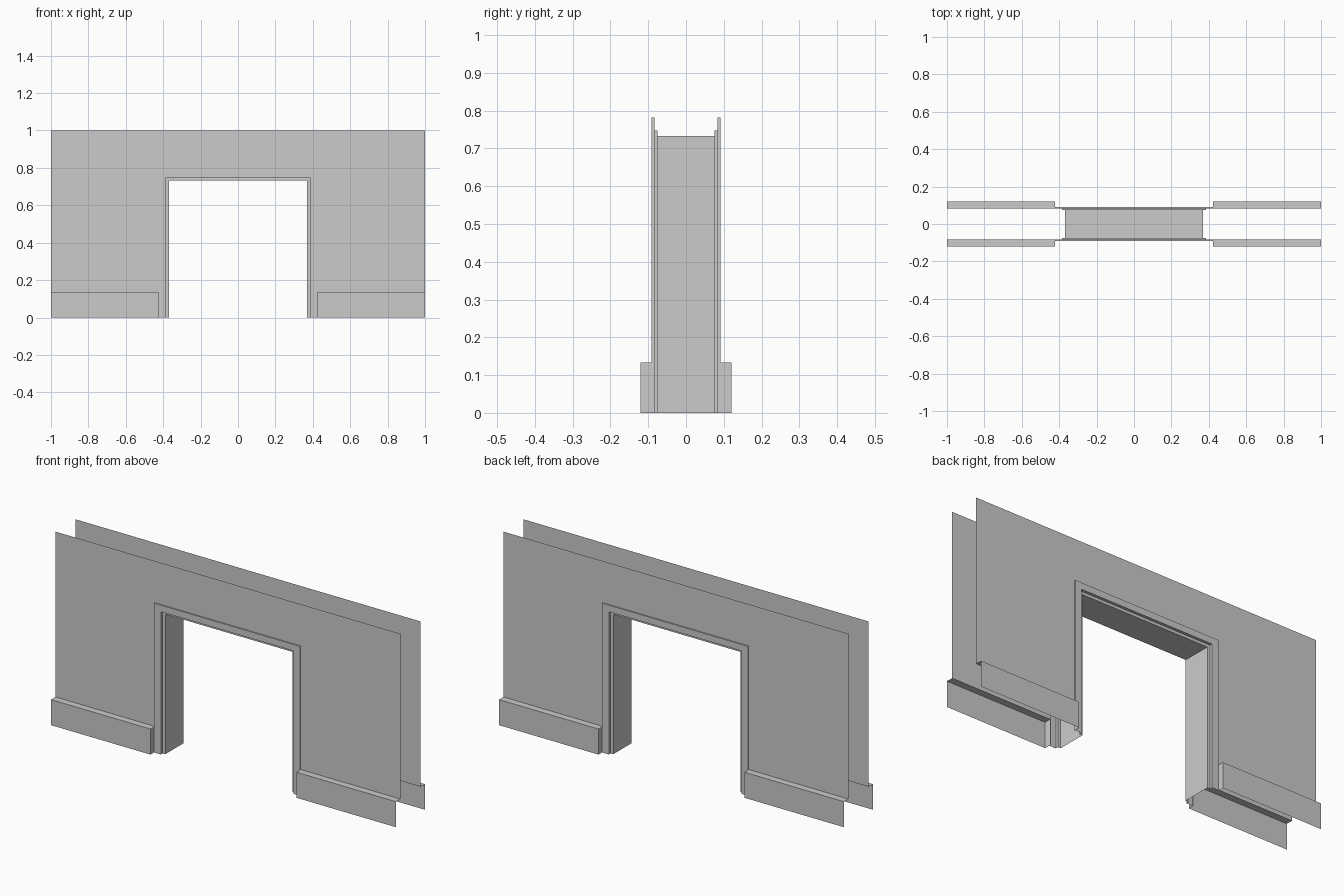
import bpy

if "Cube" in bpy.data.objects:
    bpy.data.objects.remove(bpy.data.objects["Cube"])

# Shared dimensions
WALL_Y, CASING_Y, JAMB_Y, BASE_Y = -0.084, -0.091, -0.076, -0.12
BASE_H = 0.134
OUTER = (0.422, 0.782)   # half width and top of casing
STEP = (0.384, 0.748)    # inner edge of casing
INNER = (0.368, 0.733)   # clear opening


def arch(size, y, base=0.0):
    h, top = size
    return [(-h, y, base), (-h, y, top), (h, y, top), (h, y, base)]


def make(name, verts, faces, mirror):
    mesh = bpy.data.meshes.new(name)
    mesh.from_pydata(verts, [], faces)
    ob = bpy.data.objects.new(name, mesh)
    bpy.context.collection.objects.link(ob)
    mod = ob.modifiers.new("Mirror", 'MIRROR')
    mod.use_axis = mirror
    return ob


def loft(name, rings):
    n = len(rings[0])
    verts = [v for r in rings for v in r]
    faces = [(i * n + j, (i + 1) * n + j, (i + 1) * n + j + 1, i * n + j + 1)
             for i in range(len(rings) - 1) for j in range(n - 1)]
    return make(name, verts, faces, (False, True, False))


# Thin wall sheets, open below the baseboard line
loft("wall_panel", [arch((1.0, 1.0), WALL_Y, BASE_H), arch(OUTER, WALL_Y, BASE_H)])

# Raised door casing with an inner step
loft("door_casing", [arch(OUTER, WALL_Y), arch(OUTER, CASING_Y),
                     arch(STEP, CASING_Y), arch(STEP, JAMB_Y)])

# Jamb lining the opening, with its narrow front lip
loft("door_jamb", [arch(STEP, JAMB_Y), arch(INNER, JAMB_Y), arch(INNER, 0.0)])

# Baseboards: top, front and the end beside the door, open elsewhere
profile = [(WALL_Y, BASE_H), (BASE_Y, BASE_H), (BASE_Y, 0.0), (WALL_Y, 0.0)]
verts = [(x, y, z) for x in (-1.0, -0.423) for y, z in profile]
make("baseboard", verts, [(0, 1, 5, 4), (1, 2, 6, 5), (4, 5, 6, 7)],
     (True, True, False))
